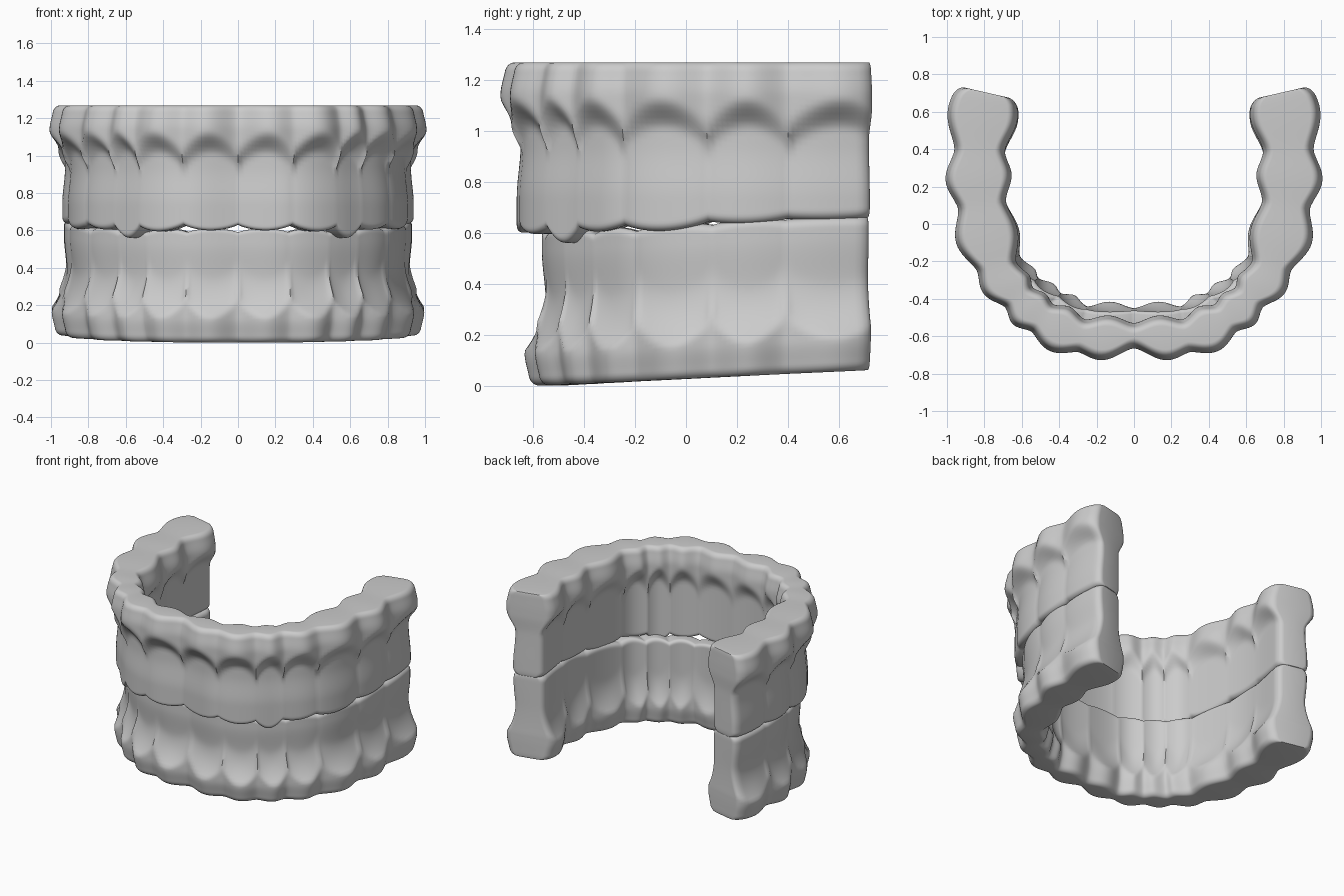
import bpy, bmesh, math
from mathutils import Vector

cube = bpy.data.objects.get("Cube")
if cube:
    bpy.data.objects.remove(cube, do_unlink=True)

mat = bpy.data.materials.new("plaster_grey")
mat.use_nodes = True
GREY = (0.6, 0.6, 0.6, 1)
mat.diffuse_color = GREY
mat.node_tree.nodes["Principled BSDF"].inputs["Base Color"].default_value = GREY

TEETH = 7      # teeth on each side
STEPS = 16     # slices per tooth
ROWS = 44      # rows from gum edge to tooth tip


def spline(points, s):
    """Smooth curve through the tooth boundaries, symmetric at the middle."""
    p = [Vector(q) for q in points]
    p = [Vector((-p[1].x, p[1].y))] + p + [2 * p[-1] - p[-2]]
    i = min(int(s), TEETH - 1)
    t = s - i
    a, b, c, d = p[i:i + 4]
    return 0.5 * (2 * b + (c - a) * t + (2 * a - 5 * b + 4 * c - d) * t * t
                  + (3 * b - a - 3 * c + d) * t ** 3)


def smooth(t):
    t = max(0, min(1, t))
    return t * t * (3 - 2 * t)


def ease_out(t):
    t = max(0, min(1, t))
    return 1 - (1 - t) ** 2


def rounding(depth, radius):
    """Inset of a quarter-round edge, depth measured into the edge."""
    t = max(0, min(1, depth / radius))
    return radius * (1 - math.sqrt(1 - t * t))


def section(s, outer, inner, gum_z, tips, drops, blend, ease, sign):
    """One closed cross-section of the arch at tooth position s."""
    a = abs(s)
    i = min(int(a), TEETH - 1)
    f = a - i
    # the last tooth stays partly full at the flat back end
    wave = max(0, math.sin(math.pi * f * (0.84 if i == TEETH - 1 else 1)))
    lobe = wave ** 0.8
    o, n = spline(outer, a), spline(inner, a)
    across = (o - n).normalized()
    bulge = 0.155 * (Vector(outer[i + 1]) - Vector(outer[i])).length
    z_gum = gum_z((o.y + n.y) / 2)
    z_tip = tips[i] * (1 - f) + tips[i + 1] * f - sign * drops[i] * lobe
    height = abs(z_tip - z_gum)
    scallop = 0.245 - 0.11 * lobe ** 0.8
    radius = 0.018 + 0.003 * a
    end = rounding(a - TEETH + 0.16, 0.16) * 0.25
    out_side, in_side = [], []
    for k in range(ROWS + 1):
        d = height * (1 - math.cos(math.pi * k / ROWS)) / 2
        edge = rounding(0.035 - d, 0.035) + rounding(d - height + radius, radius) + end
        edge += 0.022 * smooth(1 - d / 0.13)
        neck = ease((d - scallop) / blend)
        # soft waves on the gum turn into fuller teeth with crisp gaps
        full = wave ** 1.6 * (1 - neck) + lobe * neck
        belly = 0.015 * smooth((d - 0.33) / 0.2)
        out_neck = neck * (0.047 + 0.037 * lobe)
        in_neck = neck * (0.012 + 0.004 * a + 0.04 * lobe)
        po = o + across * (bulge * full - edge - out_neck + belly)
        pi = n - across * (0.8 * bulge * full - edge - in_neck)
        z = z_gum - sign * d
        flip = -1 if s < 0 else 1
        out_side.append((flip * po.x, po.y, z))
        in_side.append((flip * pi.x, pi.y, z))
    return out_side + in_side[::-1]


def arch(name, *shape):
    bm = bmesh.new()
    count = TEETH * STEPS
    stations = [k / STEPS for k in range(-count, count + 1)]
    extra = [TEETH - 0.01, TEETH - 0.03]
    stations = sorted(stations + extra + [-e for e in extra])
    rings = [[bm.verts.new(p) for p in section(s, *shape)] for s in stations]
    size = len(rings[0])
    for a, b in zip(rings, rings[1:]):
        for k in range(size):
            m = (k + 1) % size
            bm.faces.new((a[k], a[m], b[m], b[k]))
    # flat back ends
    for r in (rings[0], rings[-1]):
        for k in range(ROWS):
            bm.faces.new((r[k], r[k + 1], r[size - 2 - k], r[size - 1 - k]))
    bmesh.ops.recalc_face_normals(bm, faces=bm.faces)
    mesh = bpy.data.meshes.new(name)
    bm.to_mesh(mesh)
    bm.free()
    mesh.materials.append(mat)
    obj = bpy.data.objects.new(name, mesh)
    bpy.context.collection.objects.link(obj)
    bpy.ops.object.select_all(action="DESELECT")
    obj.select_set(True)
    bpy.context.view_layer.objects.active = obj
    bpy.ops.object.shade_smooth_by_angle(angle=math.radians(60))


# upper arch: teeth hang down from the gum edge
arch("upper_dental_arch",
     [(0, -.665), (.30, -.685), (.55, -.575), (.69, -.445), (.84, -.25), (.94, .08), (.96, .40), (.93, .735)],
     [(0, -.53), (.26, -.51), (.43, -.43), (.54, -.34), (.63, -.20), (.685, .12), (.69, .39), (.645, .67)],
     lambda y: 1.268,
     [.63, .63, .62, .62, .63, .645, .655, .665],
     [.03, .03, .06, .02, .03, .015, .01], 0.13, smooth, 1)

# lower arch: teeth stand up from a slightly tilted base
arch("lower_dental_arch",
     [(0, -.585), (.28, -.585), (.51, -.50), (.67, -.38), (.82, -.20), (.93, .10), (.955, .39), (.93, .73)],
     [(0, -.45), (.25, -.44), (.39, -.37), (.51, -.29), (.61, -.17), (.685, .12), (.69, .38), (.64, .665)],
     lambda y: max(0, 0.05 * (y + 0.53)),
     [.59, .59, .59, .595, .605, .63, .65, .66],
     [.02, .02, .02, .02, .015, .015, .005], 0.22, ease_out, -1)
